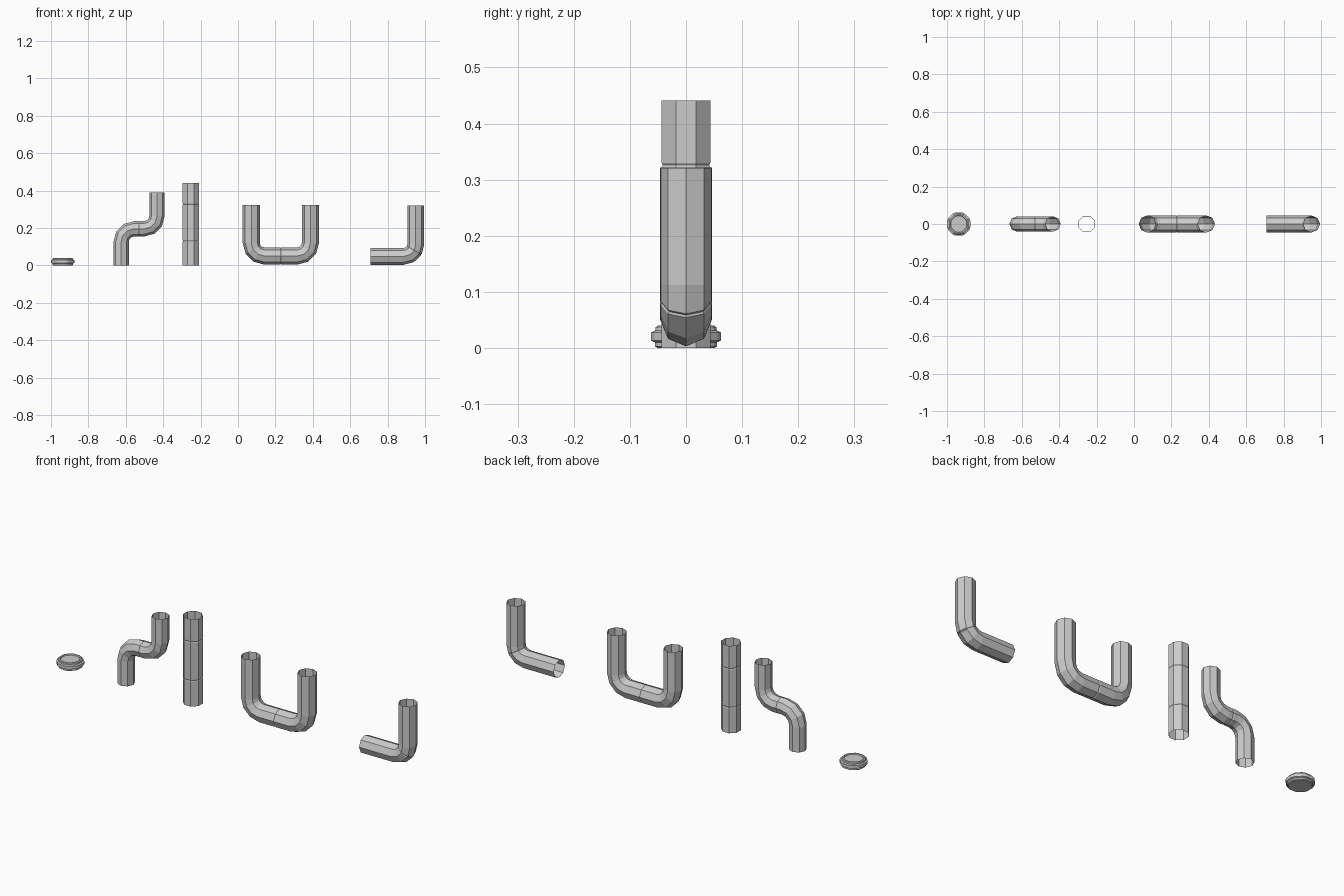
import bpy, bmesh
from math import sin, cos, pi, radians

if "Cube" in bpy.data.objects:
    bpy.data.objects.remove(bpy.data.objects["Cube"])


def finish(name, bm):
    bmesh.ops.recalc_face_normals(bm, faces=bm.faces)
    mesh = bpy.data.meshes.new(name)
    bm.to_mesh(mesh)
    bm.free()
    ob = bpy.data.objects.new(name, mesh)
    bpy.context.collection.objects.link(ob)
    return ob


def skin(bm, rings):
    loops = [[bm.verts.new(p) for p in r] for r in rings]
    n = len(loops[0])
    for a, b in zip(loops, loops[1:]):
        for i in range(n):
            j = (i + 1) % n
            bm.faces.new((a[i], a[j], b[j], b[i]))
    return loops


def pipe(name, start, heading, steps, radius, bend=0.07, phase=0.0):
    """Open octagonal pipe drawn by a path in the XZ plane.
    Steps: number = go straight, L/R = 90 degree bend, S = grooved seam,
    Rs = right bend with a seam after its first segment."""
    x, z = start
    h = radians(heading)
    stations = []

    def add(r=radius, shift=0.0):
        stations.append((x + shift * cos(h), z + shift * sin(h), h, r))

    def seam():
        add(radius, -0.004)
        add(radius * 0.95)
        add(radius, 0.004)

    add()
    for k, s in enumerate(steps):
        if s == "S":
            seam()
        elif isinstance(s, str):
            sign = 1 if s[0] == "L" else -1
            cx, cz = x - sign * bend * sin(h), z + sign * bend * cos(h)
            add()
            for i in range(3):
                h += sign * pi / 6
                x, z = cx + sign * bend * sin(h), cz - sign * bend * cos(h)
                if s == "Rs" and i == 0:
                    seam()
                else:
                    add()
        else:
            x, z = x + s * cos(h), z + s * sin(h)
            if k == len(steps) - 1:
                add()

    rings = []
    for px, pz, t, r in stations:
        ring = []
        for i in range(8):
            a = phase + i * pi / 4
            ring.append((px - sin(t) * r * cos(a), r * sin(a), pz + cos(t) * r * cos(a)))
        rings.append(ring)
    bm = bmesh.new()
    skin(bm, rings)
    return finish(name, bm)


# end cap: octagon with cut corners, raised grip band and sunken top
def end_cap():
    profile = [(0.052, 0.0), (0.056, 0.003), (0.056, 0.010), (0.063, 0.013),
               (0.063, 0.028), (0.056, 0.031), (0.055, 0.037), (0.051, 0.040),
               (0.045, 0.040), (0.043, 0.035)]
    rings = []
    for r, z in profile:
        ring = []
        for i in range(8):
            for d in (-0.27, 0.27):
                a = i * pi / 4 + d
                ring.append((-0.937 + r * cos(a) * 1.02, r * sin(a) * 1.02, z))
        rings.append(ring)
    bm = bmesh.new()
    loops = skin(bm, rings)
    bm.faces.new(loops[0])
    bm.faces.new(loops[-1])
    finish("end_cap", bm)


end_cap()

# offset pipe, straight pipe, U bend and elbow
pipe("offset_pipe", (-0.625, 0.0), 90,
     [0.125, "R", 0.026, "S", 0.026, "L", 0.125], 0.041)
pipe("straight_pipe", (-0.252, 0.0), 90,
     [0.13, "S", 0.196, "S", 0.115], 0.047, phase=pi / 8)
pipe("u_bend_pipe", (0.071, 0.322), -90,
     [0.202, "L", 0.088, "S", 0.088, "L", 0.202], 0.046)
pipe("elbow_pipe", (0.950, 0.320), -90,
     [0.208, "Rs", 0.178], 0.045, bend=0.064)
